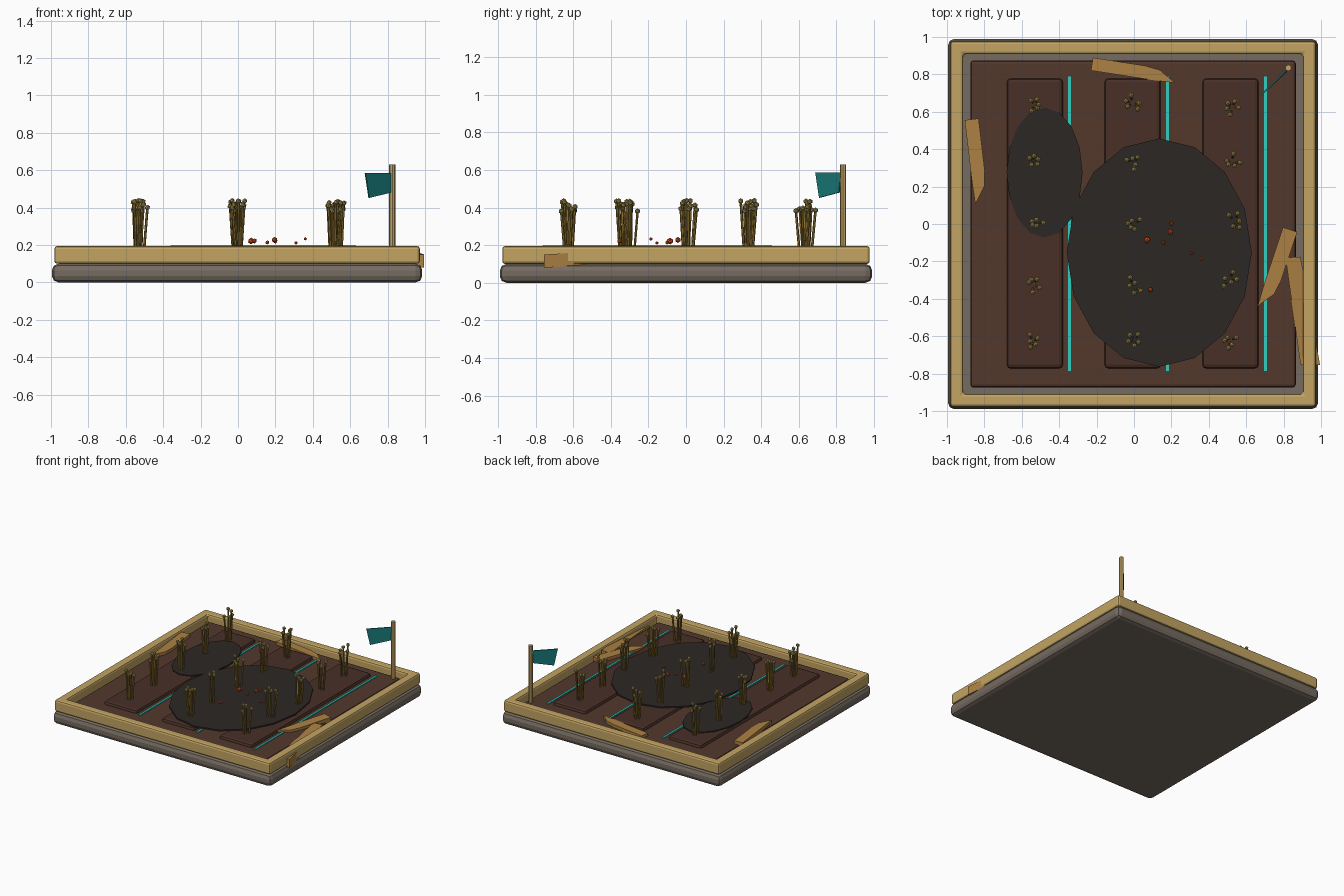
import bpy, math, random
from mathutils import Vector

if "Cube" in bpy.data.objects:
    bpy.data.objects.remove(bpy.data.objects["Cube"])

random.seed(4)
CX = -0.005   # centre of the square platform


def mat(name, r, g, b):
    m = bpy.data.materials.new(name)
    m.diffuse_color = (r ** 2.2, g ** 2.2, b ** 2.2, 1)
    m.use_nodes = True
    m.node_tree.nodes["Principled BSDF"].inputs["Base Color"].default_value = m.diffuse_color
    return m


STONE = mat("stone", 0.46, 0.42, 0.38)
WOOD = mat("pale_wood", 0.76, 0.64, 0.39)
SOIL = mat("soil", 0.33, 0.23, 0.19)
BED = mat("bed_soil", 0.29, 0.20, 0.17)
PLANK = mat("broken_wood", 0.67, 0.50, 0.27)
STRAW = mat("straw", 0.56, 0.45, 0.20)
GRAIN = mat("grain", 0.66, 0.58, 0.32)
WATER = mat("teal_water", 0.20, 0.80, 0.75)
CLOTH = mat("teal_cloth", 0.12, 0.48, 0.48)
CHAR = mat("charred", 0.19, 0.17, 0.16)
EMBER = mat("ember", 0.86, 0.32, 0.13)


def mesh(name, verts, faces, material, bevel=0, segments=2):
    me = bpy.data.meshes.new(name)
    me.from_pydata(verts, [], faces)
    me.update()
    ob = bpy.data.objects.new(name, me)
    bpy.context.collection.objects.link(ob)
    me.materials.append(material)
    if bevel:
        mod = ob.modifiers.new("bevel", 'BEVEL')
        mod.width, mod.segments = bevel, segments
    return ob


def prism(name, outline, z0, z1, material, bevel=0, segments=2):
    """Counter-clockwise outline extruded from z0 to z1."""
    n = len(outline)
    verts = [(x, y, z) for z in (z0, z1) for x, y in outline]
    faces = [list(range(n))[::-1], list(range(n, 2 * n))]
    faces += [(i, (i + 1) % n, n + (i + 1) % n, n + i) for i in range(n)]
    return mesh(name, verts, faces, material, bevel, segments)


def block(name, cx, cy, hx, hy, z0, z1, material, bevel=0, segments=2):
    pts = [(cx + sx * hx, cy + sy * hy) for sx, sy in ((-1, -1), (1, -1), (1, 1), (-1, 1))]
    return prism(name, pts, z0, z1, material, bevel, segments)


def rod(name, a, b, r, sides, material):
    a, b = Vector(a), Vector(b)
    d = b - a
    bpy.ops.mesh.primitive_cylinder_add(vertices=sides, radius=r, depth=d.length, location=(a + b) / 2,
                                        rotation=d.to_track_quat('Z', 'Y').to_euler())
    ob = bpy.context.object
    ob.name = name
    ob.data.materials.append(material)


def ball(name, p, r, material):
    bpy.ops.mesh.primitive_ico_sphere_add(subdivisions=1, radius=r, location=p)
    ob = bpy.context.object
    ob.name = name
    ob.data.materials.append(material)


# stone base and soil slab
block("stone_base", CX, 0, 0.99, 0.99, 0.0, 0.10, STONE, 0.035)
block("soil_slab", CX, 0, 0.87, 0.875, 0.05, 0.163, SOIL, 0.018)

# timber frame: one square ring
corners = ((-1, -1), (1, -1), (1, 1), (-1, 1))
ring = [(CX + sx * h, sy * h, z) for h, z in ((0.977, 0.10), (0.977, 0.195), (0.908, 0.195), (0.908, 0.10))
        for sx, sy in corners]
faces = []
for k in range(4):
    a, b = 4 * k, 4 * ((k + 1) % 4)
    faces += [(a + i, a + (i + 1) % 4, b + (i + 1) % 4, b + i) for i in range(4)]
mesh("timber_frame", ring, faces, WOOD, 0.015)

# raised beds, each with a water channel beside it
for i in range(3):
    x = -0.53 + 0.523 * i
    block(f"raised_bed_{i}", x, 0.003, 0.15, 0.775, 0.12, 0.188, BED, 0.02)
    block(f"water_channel_{i}", x + 0.186, 0.002, 0.008, 0.787, 0.15, 0.17, WATER)

# scorched patches
for i, (x, y, rx, ry, top) in enumerate(((0.135, -0.153, 0.495, 0.61, 0.198), (-0.478, 0.275, 0.203, 0.348, 0.195))):
    pts = [(x + rx * math.cos(t * math.tau / 16), y + ry * math.sin(t * math.tau / 16)) for t in range(16)]
    prism(f"scorched_patch_{i}", pts, top - 0.012, top, CHAR)

# grain clumps, five rows of three
clumps = ((-.53, .64), (-.008, .645), (.525, .625), (-.535, .337), (-.003, .33), (.52, .33),
          (-.525, .005), (-.003, 0), (.54, .015), (-.54, -.32), (-.003, -.33), (.505, -.295),
          (-.54, -.63), (.01, -.62), (.51, -.625))
for c, (x, y) in enumerate(clumps):
    spin = random.uniform(0, math.tau)
    for s in range(5):
        a = spin + s * math.tau / 5 + random.uniform(-0.4, 0.4)
        r = random.uniform(0.015, 0.048)
        dx, dy = math.cos(a), math.sin(a)
        tip = (x + r * dx, y + r * dy, random.uniform(0.38, 0.437))
        rod(f"stem_{c}_{s}", (x + 0.55 * r * dx, y + 0.55 * r * dy, 0.17), tip, 0.007, 6, STRAW)
        ball(f"grain_head_{c}_{s}", tip, 0.015, GRAIN)

# embers
for i, (x, y, z, r) in enumerate(((.07, -.085, .222, .018), (.157, -.10, .214, .011), (.195, -.043, .228, .016),
                                  (.20, .002, .22, .012), (.31, -.155, .212, .009), (.36, -.187, .233, .009),
                                  (.088, -.352, .222, .014))):
    ball(f"ember_{i}", (x, y, z), r, EMBER)

# broken planks: square at one end, splintered to a point at the other
SPLINTER = ((0, -.5), (.62, -.5), (.8, -.35), (1, .45), (.72, .5), (0, .5))


def plank(name, start, end, width, thick, flip=1):
    s, e = Vector(start), Vector(end)
    pts = [(u * (e - s).length, v * width * flip) for u, v in SPLINTER]
    if flip < 0:
        pts.reverse()
    ob = prism(name, pts, -thick / 2, thick / 2, PLANK)
    along = (e - s).normalized()
    side = Vector((0, 0, 1)).cross(along).normalized()
    up = along.cross(side)
    for v in ob.data.vertices:
        v.co = s + along * v.co.x + side * v.co.y + up * v.co.z


plank("broken_plank_back", (-0.225, 0.855, 0.165), (0.225, 0.785, 0.165), 0.07, 0.045, -1)
plank("broken_plank_left", (-0.868, 0.56, 0.165), (-0.815, 0.11, 0.165), 0.075, 0.045, -1)
plank("broken_plank_right", (0.835, -0.03, 0.172), (0.695, -0.45, 0.16), 0.08, 0.04, -1)
prism("broken_plank_outer", [(0.81, -0.18), (0.89, -0.75), (0.995, -0.755), (0.89, -0.175)], 0.08, 0.15, PLANK)
ob = bpy.data.objects["broken_plank_outer"]
for v in ob.data.vertices:           # inner end rides up over the soil
    v.co.z += 0.035 * (v.co.y + 0.755) / 0.58

# flag pole and twisted cloth
rod("flag_pole", (0.825, 0.835, 0.10), (0.825, 0.835, 0.63), 0.017, 8, WOOD)
cloth = [(0.815, 0.825, 0.585), (0.68, 0.69, 0.585), (0.70, 0.71, 0.452), (0.815, 0.815, 0.48)]
flag = mesh("flag_cloth", cloth, [(0, 1, 2, 3)], CLOTH)
solid = flag.modifiers.new("thickness", 'SOLIDIFY')
solid.thickness, solid.offset = 0.008, 0
